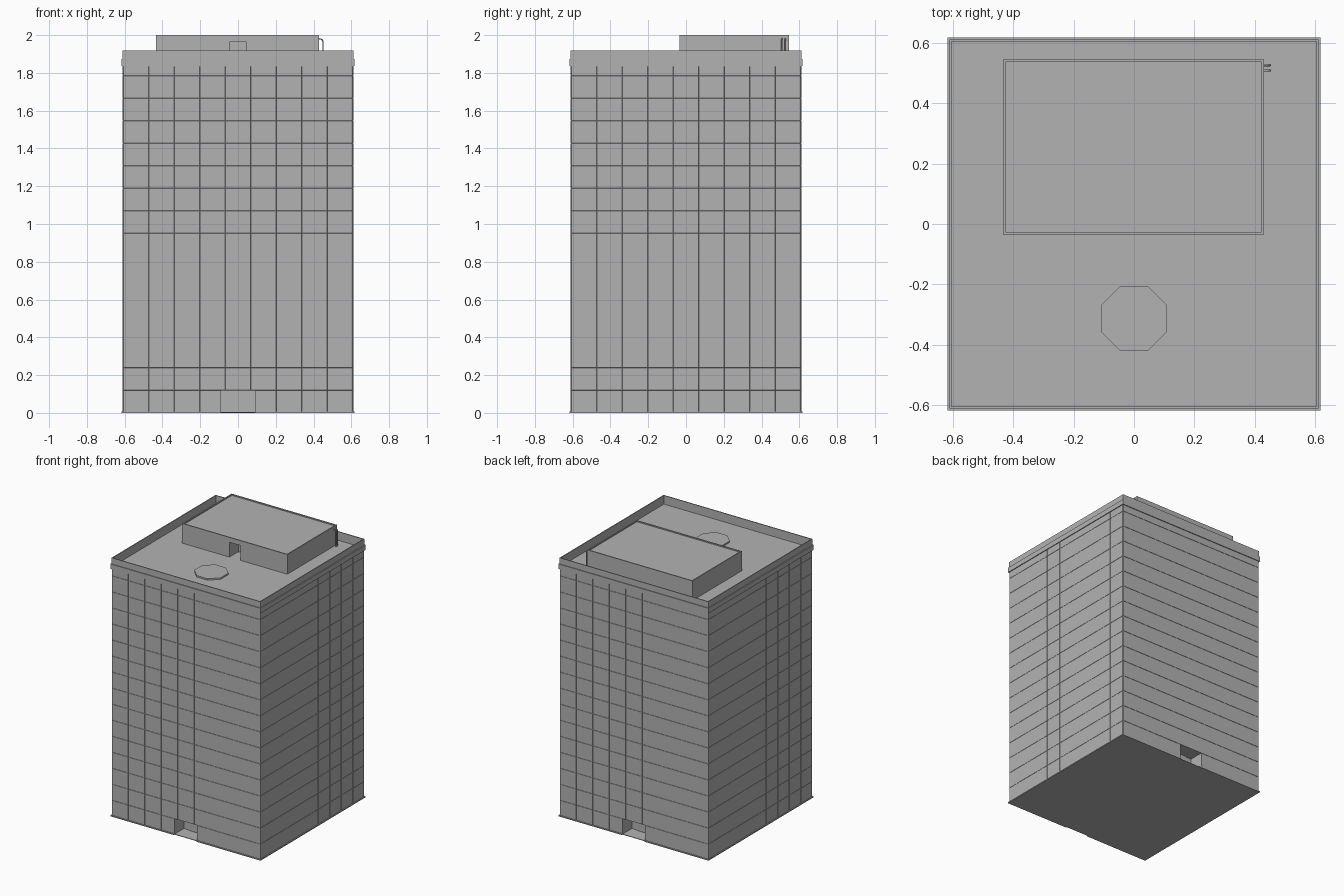
import bpy, bmesh, math
from mathutils import Vector, Matrix

cube = bpy.data.objects.get("Cube")
if cube:
    bpy.data.objects.remove(cube, do_unlink=True)

GREY = (0.45, 0.45, 0.45, 1.0)
mat = bpy.data.materials.new("concrete grey")
mat.use_nodes = True
mat.diffuse_color = GREY
mat.node_tree.nodes["Principled BSDF"].inputs["Base Color"].default_value = GREY


def finish(name, bm):
    bmesh.ops.recalc_face_normals(bm, faces=bm.faces)
    mesh = bpy.data.meshes.new(name)
    bm.to_mesh(mesh)
    bm.free()
    mesh.materials.append(mat)
    obj = bpy.data.objects.new(name, mesh)
    bpy.context.collection.objects.link(obj)
    return obj


def add_box(bm, lo, hi):
    lo, hi = Vector(lo), Vector(hi)
    m = Matrix.Translation((lo + hi) / 2) @ Matrix.Diagonal((*(hi - lo), 1))
    bmesh.ops.create_cube(bm, size=1, matrix=m)


def box(name, lo, hi):
    bm = bmesh.new()
    add_box(bm, lo, hi)
    return finish(name, bm)


def tray(name, lo, hi, rim, depth):
    """Box whose top is sunk inside a raised rim."""
    bm = bmesh.new()
    add_box(bm, lo, hi)
    top = max(bm.faces, key=lambda f: f.calc_center_median().z)
    bmesh.ops.inset_region(bm, faces=[top], thickness=rim)
    sunk = bmesh.ops.extrude_face_region(bm, geom=[top])["geom"]
    bmesh.ops.delete(bm, geom=[top], context="FACES_ONLY")
    verts = [v for v in sunk if isinstance(v, bmesh.types.BMVert)]
    bmesh.ops.translate(bm, verts=verts, vec=(0, 0, -depth))
    return finish(name, bm)


def cut(obj, cutter):
    mod = obj.modifiers.new("opening", "BOOLEAN")
    mod.operation = "DIFFERENCE"
    mod.solver = "EXACT"
    mod.object = cutter
    cutter.hide_render = True
    cutter.hide_viewport = True
    cutter.display_type = "WIRE"


HALF, FLOOR, COLUMNS = 0.611, 0.119, 9
CORE = HALF - 0.003
BODY_TOP = 1.84
DOOR = 0.093

# Tower walls: facade panels separated by fine joints
bm = bmesh.new()
add_box(bm, (-CORE, -CORE, 0), (CORE, CORE, BODY_TOP))


def slice_at(co, normal):
    geom = bm.verts[:] + bm.edges[:] + bm.faces[:]
    bmesh.ops.bisect_plane(bm, geom=geom, plane_co=co, plane_no=normal)


for i in range(1, 16):
    slice_at((0, 0, i * FLOOR), (0, 0, 1))
for i in range(1, COLUMNS):
    p = -CORE + 2 * CORE * i / COLUMNS
    slice_at((p, 0, 0), (1, 0, 0))
    slice_at((0, p, 0), (0, 1, 0))
walls = [f for f in bm.faces if abs(f.normal.z) < 0.5]
bmesh.ops.inset_individual(bm, faces=walls, thickness=0.0015, depth=0.003)
tower = finish("tower_walls", bm)

# Recessed entrances front and back, with a door pair in each
for side, label in ((-1, "front"), (1, "back")):
    ys = sorted((side * (HALF - 0.11), side * 0.7))
    cut(tower, box(label + "_entrance_cutter", (-DOOR, ys[0], 0.005), (DOOR, ys[1], FLOOR)))
    ys = sorted((side * (HALF - 0.111), side * (HALF - 0.104)))
    box(label + "_doors", (-0.046, ys[0], 0.005), (0.046, ys[1], FLOOR))

# Plinth strip, broken at the entrances
bm = bmesh.new()
OUT = 0.617
for s in (-1, 1):
    xs = sorted((s * 0.6, s * OUT))
    add_box(bm, (xs[0], -OUT, 0), (xs[1], OUT, 0.008))
    for t in (-1, 1):
        xs, ys = sorted((s * DOOR, s * 0.6)), sorted((t * 0.6, t * OUT))
        add_box(bm, (xs[0], ys[0], 0), (xs[1], ys[1], 0.008))
finish("plinth", bm)

# Parapet around the sunken roof, and the cornice band below its top
tray("roof_and_parapet", (-HALF, -HALF, 1.835), (HALF, HALF, 1.918), 0.01, 0.064)
bm = bmesh.new()
for s in (-1, 1):
    a = sorted((s * 0.605, s * OUT))
    add_box(bm, (a[0], -OUT, 1.836), (a[1], OUT, 1.873))
    add_box(bm, (-0.605, a[0], 1.836), (0.605, a[1], 1.873))
finish("cornice", bm)

# Rooftop plant room with a doorway
ROOF = 1.854
plant = tray("plant_room", (-0.434, -0.035, ROOF - 0.002), (0.43, 0.545, 2.0), 0.012, 0.008)
cut(plant, box("plant_door_cutter", (-0.046, -0.1, ROOF), (0.046, 0.07, 1.964)))

# Octagonal landing pad
bm = bmesh.new()
bmesh.ops.create_cone(bm, cap_ends=True, segments=8, radius1=0.117, radius2=0.117, depth=0.012,
                      matrix=Matrix.Translation((0, -0.313, ROOF + 0.005)) @ Matrix.Rotation(math.pi / 8, 4, "Z"))
finish("landing_pad", bm)

# Two bent pipes running down the side of the plant room
for n, y in enumerate((0.508, 0.526)):
    curve = bpy.data.curves.new("roof_pipe", "CURVE")
    curve.dimensions = "3D"
    curve.bevel_depth = 0.004
    curve.bevel_resolution = 1
    curve.use_fill_caps = True
    line = curve.splines.new("POLY")
    path = [(0.425, 1.98), (0.438, 1.98), (0.447, 1.974), (0.45, 1.964), (0.45, ROOF)]
    line.points.add(len(path) - 1)
    for point, (x, z) in zip(line.points, path):
        point.co = (x, y, z, 1)
    curve.materials.append(mat)
    bpy.context.collection.objects.link(bpy.data.objects.new("roof_pipe_%d" % (n + 1), curve))
